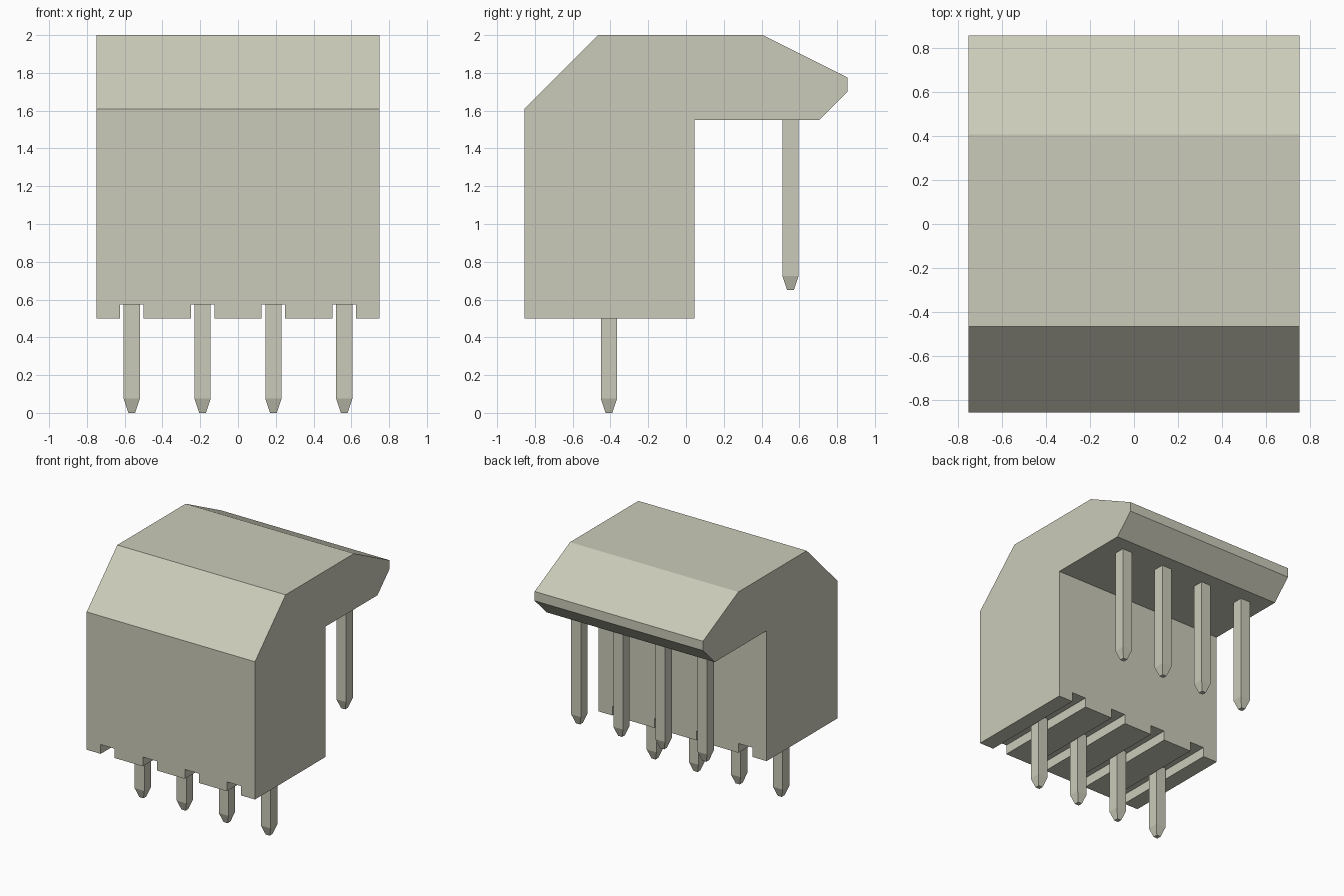
import bpy, bmesh
from mathutils import Matrix

cube = bpy.data.objects.get("Cube")
if cube:
    bpy.data.objects.remove(cube, do_unlink=True)

# Single warm grey plastic
COLOR = (0.60, 0.60, 0.49, 1.0)
mat = bpy.data.materials.new("warm_grey")
mat.use_nodes = True
mat.diffuse_color = COLOR
mat.node_tree.nodes["Principled BSDF"].inputs["Base Color"].default_value = COLOR

HALF_WIDTH = 0.75
PIN_XS = [(i - 1.5) * 0.375 for i in range(4)]


def make_object(name, bm):
    bmesh.ops.recalc_face_normals(bm, faces=bm.faces)
    mesh = bpy.data.meshes.new(name)
    bm.to_mesh(mesh)
    bm.free()
    mesh.materials.append(mat)
    obj = bpy.data.objects.new(name, mesh)
    bpy.context.collection.objects.link(obj)
    return obj


def make_pin(name, x, y, bottom, top, half=0.043, tip_half=0.018, tip=0.075):
    """Square pin with a tapered lower tip."""
    bm = bmesh.new()
    rings = []
    for z, h in ((bottom, tip_half), (bottom + tip, half), (top, half)):
        rings.append([bm.verts.new((x + sx * h, y + sy * h, z))
                      for sx, sy in ((-1, -1), (1, -1), (1, 1), (-1, 1))])
    for low, high in zip(rings, rings[1:]):
        for i in range(4):
            j = (i + 1) % 4
            bm.faces.new((low[i], low[j], high[j], high[i]))
    bm.faces.new(rings[0])
    bm.faces.new(rings[-1])
    return make_object(name, bm)


# Housing: side profile (y, z) extruded across the width
profile = [(-0.855, 0.5), (0.045, 0.5), (0.045, 1.55), (0.705, 1.55),
           (0.855, 1.7), (0.855, 1.775), (0.405, 2.0), (-0.465, 2.0),
           (-0.855, 1.61)]
bm = bmesh.new()
side = bm.faces.new([bm.verts.new((-HALF_WIDTH, y, z)) for y, z in profile])
ext = bmesh.ops.extrude_face_region(bm, geom=[side])
bmesh.ops.translate(bm, vec=(2 * HALF_WIDTH, 0, 0),
                    verts=[v for v in ext["geom"] if isinstance(v, bmesh.types.BMVert)])
housing = make_object("housing", bm)

# Slots running front to back under the housing
bm = bmesh.new()
for x in PIN_XS:
    bmesh.ops.create_cube(bm, size=1, matrix=Matrix.Translation((x, -0.4, 0.475))
                          @ Matrix.Diagonal((0.125, 1.4, 0.2, 1)))
cutter = make_object("slot_cutter", bm)
cutter.hide_render = True
cutter.hide_viewport = True
cut = housing.modifiers.new("slots", 'BOOLEAN')
cut.operation = 'DIFFERENCE'
cut.solver = 'EXACT'
cut.object = cutter

# Apply the cut and drop the helper
bpy.context.view_layer.update()
depsgraph = bpy.context.evaluated_depsgraph_get()
cut_mesh = bpy.data.meshes.new_from_object(housing.evaluated_get(depsgraph))
housing.modifiers.clear()
housing.data = cut_mesh
bpy.data.objects.remove(cutter, do_unlink=True)

# Lower pins in the slots and rear pins below the overhang
for n, x in enumerate(PIN_XS, 1):
    make_pin(f"lower_pin_{n}", x, -0.408, 0.0, 0.575)
    make_pin(f"rear_pin_{n}", x, 0.553, 0.65, 1.55)
